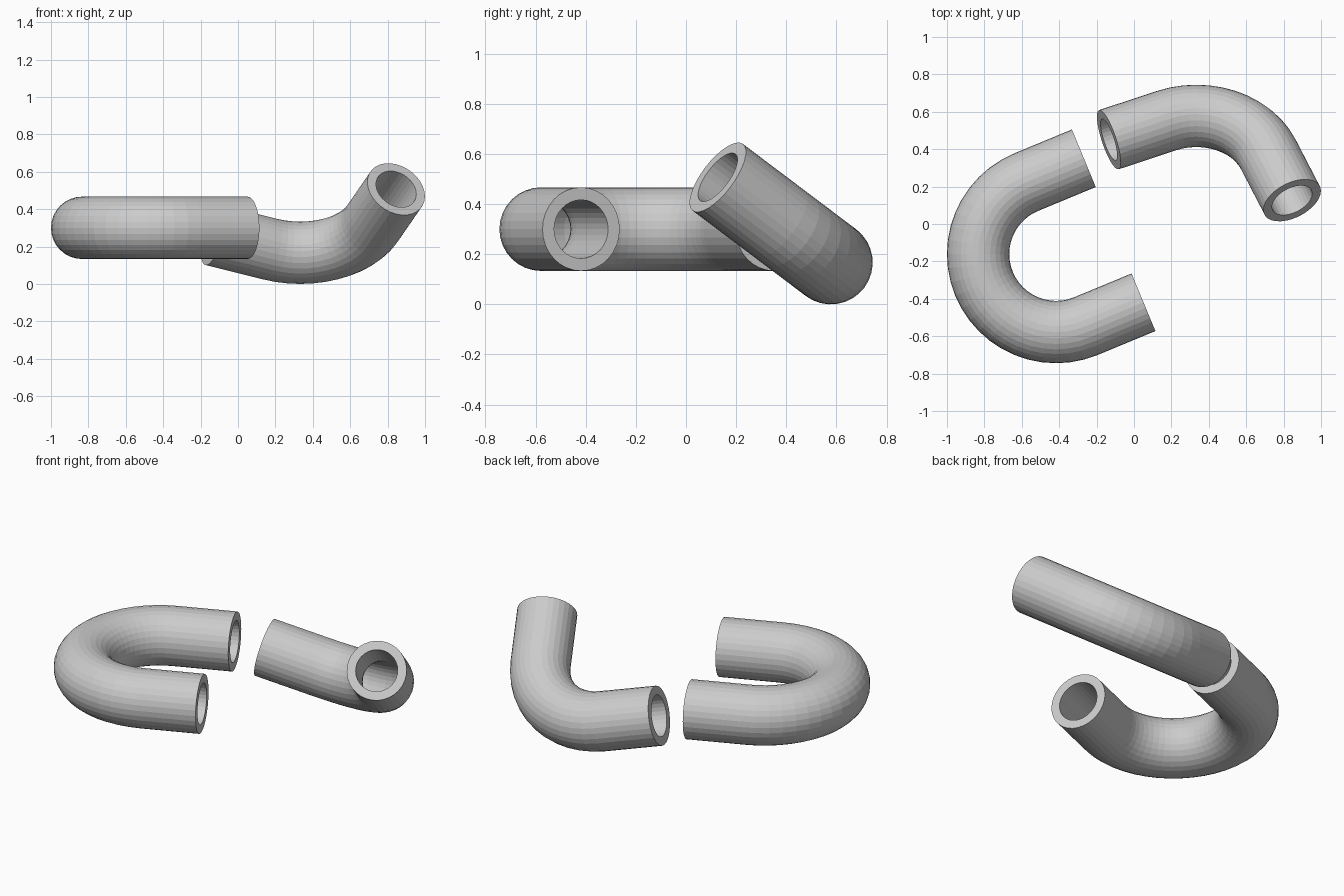
import bpy, bmesh
from math import sin, cos, radians, tau
from mathutils import Matrix, Vector

if "Cube" in bpy.data.objects:
    bpy.data.objects.remove(bpy.data.objects["Cube"])

OUTER, INNER = 1 / 6, 0.1167      # pipe radii
BEND, STRAIGHT = 0.4167, 1 / 3    # centreline bend radius, straight end length
SIDES, STEP = 32, 7.5


def pipe(name, start, end, matrix):
    """Hollow pipe: arc about the local origin in the XY plane, with straight ends."""
    count = round((end - start) / STEP)
    angles = [radians(start + (end - start) * i / count) for i in range(count + 1)]
    stations = [(a, 0) for a in angles]
    stations = [(angles[0], -STRAIGHT)] + stations + [(angles[-1], STRAIGHT)]

    bm = bmesh.new()

    def rings(radius):
        out = []
        for a, slide in stations:
            radial = Vector((cos(a), sin(a), 0))
            tangent = Vector((-sin(a), cos(a), 0))
            centre = radial * BEND + tangent * slide
            out.append([bm.verts.new(centre + radial * radius * cos(tau * k / SIDES)
                                     + Vector((0, 0, radius * sin(tau * k / SIDES))))
                        for k in range(SIDES)])
        return out

    # Closed loop of rings: outer wall forward, end rim, bore back, other rim
    loop = rings(OUTER) + rings(INNER)[::-1]
    for i, a in enumerate(loop):
        b = loop[(i + 1) % len(loop)]
        for k in range(SIDES):
            n = (k + 1) % SIDES
            bm.faces.new((a[k], a[n], b[n], b[k]))
    bmesh.ops.recalc_face_normals(bm, faces=bm.faces)
    mesh = bpy.data.meshes.new(name)
    bm.to_mesh(mesh)
    bm.free()
    obj = bpy.data.objects.new(name, mesh)
    bpy.context.collection.objects.link(obj)
    obj.matrix_world = matrix
    return obj


# U-shaped pipe lying level
pipe("u_bend_pipe", 112.5, 292.5, Matrix.Translation((-0.4167, -0.161, 0.3)))

# Elbow pipe in a plane tilted about x
t = radians(37)
c, s = cos(t), sin(t)
tilt = Matrix(((1, 0, 0, 0.333),
               (0, -c, -s, 0.578 - BEND * c),
               (0, s, -c, OUTER + BEND * s),
               (0, 0, 0, 1)))
pipe("elbow_pipe", 247.5, 337.5, tilt)
